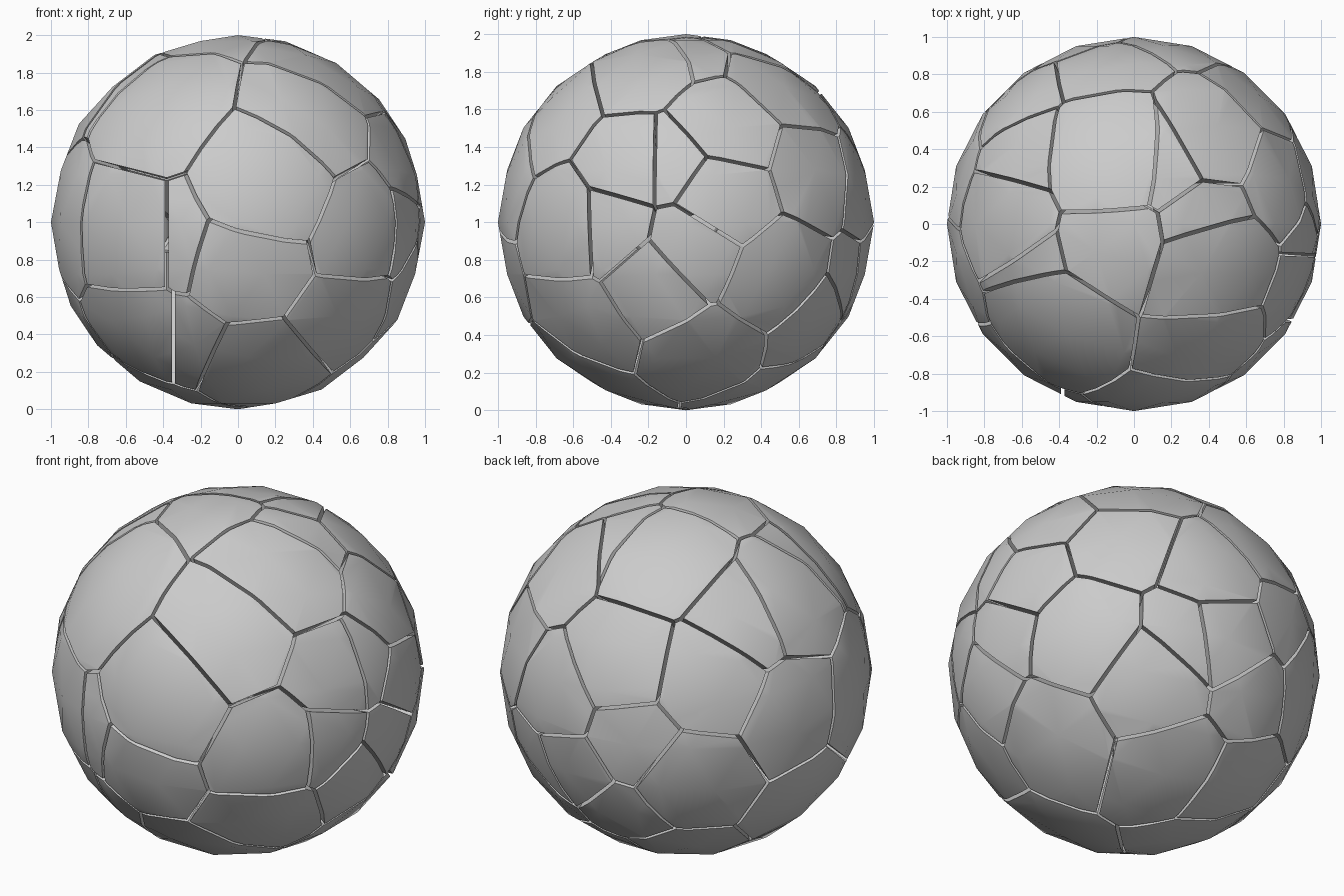
import bpy, bmesh, math
from mathutils import Vector

if "Cube" in bpy.data.objects:
    bpy.data.objects.remove(bpy.data.objects["Cube"])

GAP = 0.009          # half width of the cracks

# Shard centres relative to the ball centre, grouped by side
FRONT = [(-.40, -.55, .55), (.19, -.90, .24), (.36, -.60, .46), (.66, -.64, -.03),
         (.07, -.66, -.15), (-.20, -.56, -.05), (-.56, -.56, -.05), (-.45, -.42, -.50),
         (-.24, -.42, -.50), (.12, -.45, -.70), (.50, -.48, -.42)]
TOP = [(-.12, .36, .70), (-.08, -.05, .60), (.13, .30, .60), (.32, .02, .58),
       (.36, .42, .56), (.40, -.20, .62), (-.42, -.12, .46), (-.57, .06, .49),
       (-.49, .29, .47)]
RIGHT = [(.67, -.27, .23), (.68, -.04, .23), (.63, .19, .41), (.73, .15, .11),
         (.73, .02, -.10), (.69, -.35, -.02), (.69, -.15, -.25), (.51, .09, -.56),
         (.61, .38, -.23), (.34, .52, -.44), (.50, .52, .23)]
BACK = [(-.12, .66, .34), (-.48, .50, .29), (-.45, .59, -.18), (-.21, .68, .00),
        (.17, .72, .11), (.08, .71, -.19), (-.10, .61, -.35), (.23, .63, -.23)]
LEFT_AND_BOTTOM = [(-.71, .22, .08), (-.80, -.25, .00), (-.65, .08, -.38),
                   (.10, .36, -.67), (-.24, .36, -.62), (-.31, .00, -.68)]
CORE = [(.05, .05, .02)]
CENTRES = [Vector(p) for p in FRONT + TOP + RIGHT + BACK + LEFT_AND_BOTTOM + CORE]


def make_shard(index, centre):
    """Cut a low-poly ball down to the region nearest to one centre."""
    bm = bmesh.new()
    bmesh.ops.create_icosphere(bm, subdivisions=3, radius=1.0)
    others = sorted((c for c in CENTRES if c is not centre),
                    key=lambda c: (c - centre).length)
    for other in others:
        normal = (other - centre).normalized()
        point = (other + centre) / 2 - normal * GAP
        cut = bmesh.ops.bisect_plane(
            bm, geom=bm.verts[:] + bm.edges[:] + bm.faces[:], dist=1e-5,
            plane_co=point, plane_no=normal, clear_outer=True)
        rim = [e for e in cut["geom_cut"]
               if isinstance(e, bmesh.types.BMEdge) and e.is_boundary]
        if len(rim) > 2:
            bmesh.ops.holes_fill(bm, edges=rim, sides=0)
        if not bm.faces:
            break
    if bm.faces:
        # Smooth outer skin, sharp broken edges
        bmesh.ops.recalc_face_normals(bm, faces=bm.faces[:])
        for f in bm.faces:
            f.smooth = True
        for e in bm.edges:
            e.smooth = e.calc_face_angle(math.pi) < math.radians(28)
        name = f"ball_shard_{index:02d}"
        mesh = bpy.data.meshes.new(name)
        bm.to_mesh(mesh)
        obj = bpy.data.objects.new(name, mesh)
        obj.location.z = 1.0
        bpy.context.collection.objects.link(obj)
    bm.free()


# Cracked ball
for i, c in enumerate(CENTRES, 1):
    make_shard(i, c)
